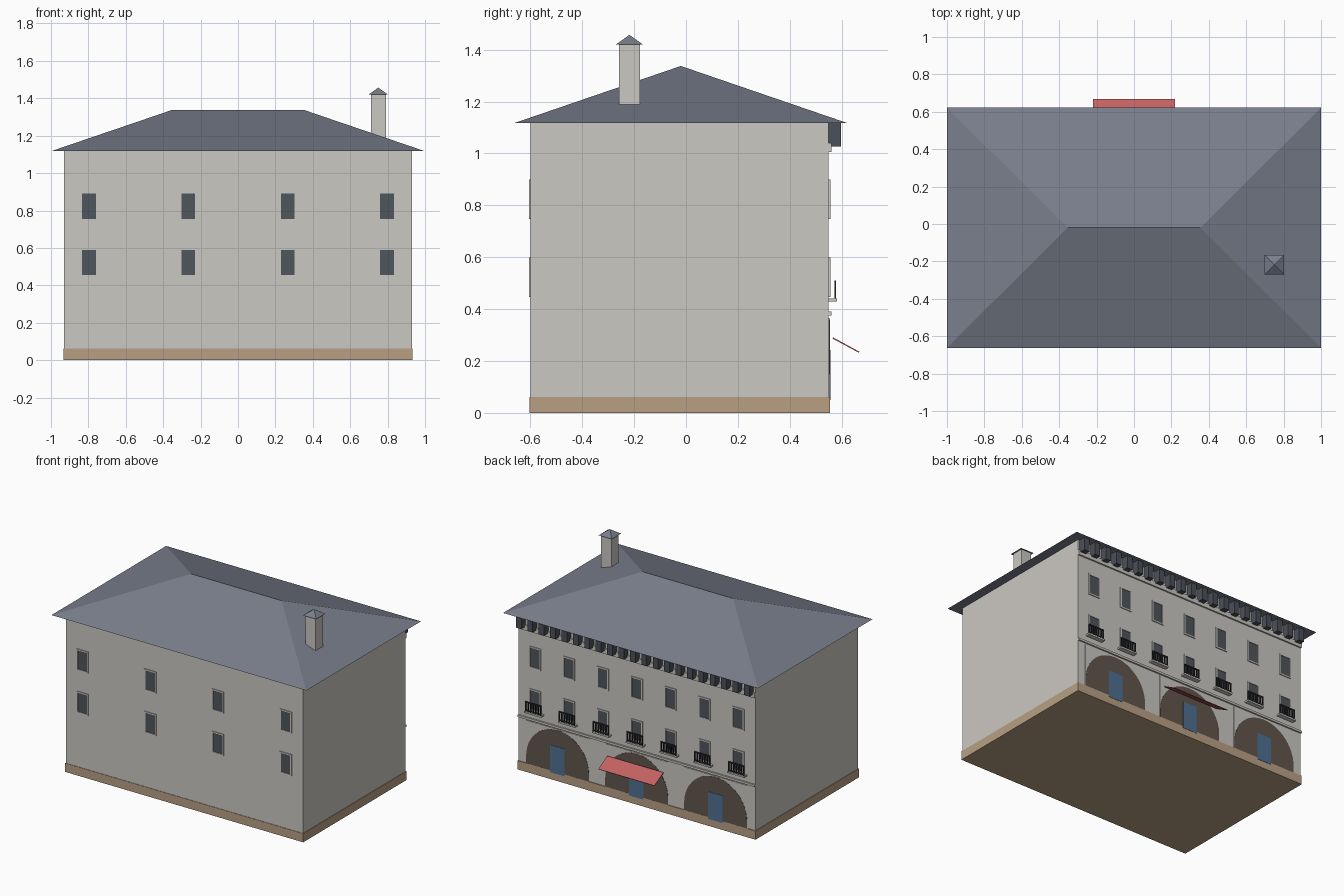
import bpy
import math
from math import radians

cube = bpy.data.objects.get("Cube")
if cube:
    bpy.data.objects.remove(cube, do_unlink=True)


def material(name, color):
    m = bpy.data.materials.new(name)
    m.use_nodes = True
    m.diffuse_color = (*color, 1)
    bsdf = m.node_tree.nodes["Principled BSDF"]
    bsdf.inputs["Base Color"].default_value = (*color, 1)
    bsdf.inputs["Roughness"].default_value = 0.9
    return m


WALL = material("pale plaster", (0.60, 0.58, 0.54))
TAN = material("tan stone", (0.48, 0.35, 0.23))
SLATE = material("slate roof", (0.19, 0.21, 0.26))
GLASS = material("dark window", (0.08, 0.09, 0.11))
BROWN = material("brown arch", (0.12, 0.09, 0.07))
BLUE = material("blue door", (0.08, 0.16, 0.29))
RED = material("red awning", (0.55, 0.12, 0.12))
TIMBER = material("dark bracket", (0.07, 0.08, 0.10))
IRON = material("black iron", (0.025, 0.025, 0.03))


def mesh_object(name, verts, faces, mat):
    mesh = bpy.data.meshes.new(name)
    mesh.from_pydata(verts, [], faces)
    mesh.materials.append(mat)
    obj = bpy.data.objects.new(name, mesh)
    bpy.context.collection.objects.link(obj)
    return obj


def prism(name, profile, axis, lo, hi, mat):
    """Extrude a 2D profile along x (profile in y, z) or y (profile in x, z)."""
    def place(p, d):
        return (d, p[0], p[1]) if axis == "x" else (p[0], d, p[1])
    n = len(profile)
    verts = [place(p, lo) for p in profile] + [place(p, hi) for p in profile]
    faces = [tuple(range(n)), tuple(range(2 * n - 1, n - 1, -1))]
    faces += [(i, i + n, (i + 1) % n + n, (i + 1) % n) for i in range(n)]
    if axis == "x":
        faces = [f[::-1] for f in faces]
    return mesh_object(name, verts, faces, mat)


def box(name, x, y, z, mat):
    profile = [(x[0], z[0]), (x[1], z[0]), (x[1], z[1]), (x[0], z[1])]
    return prism(name, profile, "y", y[0], y[1], mat)


def hip(name, x, y, z, ridge_half, ridge_y, mat):
    """Hipped roof; a zero ridge makes a pyramid."""
    cx = sum(x) / 2
    verts = [(x[0], y[0], z[0]), (x[1], y[0], z[0]), (x[1], y[1], z[0]), (x[0], y[1], z[0])]
    if ridge_half:
        verts += [(cx - ridge_half, ridge_y, z[1]), (cx + ridge_half, ridge_y, z[1])]
        faces = [(3, 2, 1, 0), (0, 1, 5, 4), (1, 2, 5), (2, 3, 4, 5), (3, 0, 4)]
    else:
        verts.append((cx, ridge_y, z[1]))
        faces = [(3, 2, 1, 0)] + [(i, (i + 1) % 4, 4) for i in range(4)]
    return mesh_object(name, verts, faces, mat)


FRONT, BACK = -0.6, 0.55
EAVE = 1.117

# Main block, plinth and roof
box("walls", (-0.93, 0.93), (FRONT, BACK), (0.05, EAVE), WALL)
box("plinth", (-0.934, 0.934), (FRONT - 0.003, BACK + 0.005), (0, 0.062), TAN)
hip("roof", (-1, 1), (-0.662, 0.622), (EAVE, 1.337), 0.355, -0.02, SLATE)

# Chimney
box("chimney", (0.71, 0.79), (-0.258, -0.178), (1.12, 1.42), WALL)
hip("chimney_cap", (0.698, 0.802), (-0.27, -0.166), (1.42, 1.457), 0, -0.218, SLATE)


def window(name, x, z, wall_y, out):
    """Glass plate with a slim raised surround; out is the outward y direction."""
    w, h, t = 0.037, 0.067, 0.009

    def plate(part, xs, zs, depth, mat):
        ys = sorted((wall_y, wall_y + out * depth))
        box(name + part, xs, ys, zs, mat)
    plate("_glass", (x - w, x + w), (z - h, z + h), 0.002, GLASS)
    for s, side in ((-1, "_right"), (1, "_left")):
        xs = sorted((x + s * w, x + s * (w + t)))
        plate(side + "_jamb", xs, (z - h - t, z + h + t), 0.006, WALL)
        zs = sorted((z + s * h, z + s * (h + t)))
        plate("_sill" if s < 0 else "_lintel", (x - w, x + w), zs, 0.006, WALL)


LOWER, UPPER = 0.522, 0.823
STEP = 0.2657
for i in range(-3, 4):
    x = i * STEP
    for row, z in (("lower", LOWER), ("upper", UPPER)):
        window(f"back_{row}_window", x, z, BACK, 1)
        if i % 2:
            window(f"front_{row}_window", x, z, FRONT, -1)

    # Balcony with iron railing
    box("balcony_slab", (x - 0.066, x + 0.066), (BACK, 0.582), (0.43, 0.441), WALL)
    box("balcony_top_rail", (x - 0.062, x + 0.062), (0.572, 0.579), (0.503, 0.511), IRON)
    box("balcony_low_rail", (x - 0.062, x + 0.062), (0.572, 0.579), (0.446, 0.452), IRON)
    for k in range(-3, 4):
        bx = x + k * 0.0195
        box("baluster", (bx - 0.0035, bx + 0.0035), (0.572, 0.579), (0.441, 0.505), IRON)

# String course, cornice band and eave brackets
box("string_course", (-0.93, 0.93), (BACK, 0.561), (0.375, 0.39), WALL)
box("cornice_band", (-0.93, 0.93), (BACK, 0.561), (1.005, 1.04), WALL)
for i in range(-10, 11):
    x = i * 0.0895
    box("eave_bracket", (x - 0.021, x + 0.021), (BACK, 0.598), (1.027, EAVE), TIMBER)

# Arcade: square panels, arches and doors
R, SPRING = 0.246, 0.114
for x in (-0.62, 0, 0.62):
    box("arch_panel", (x - 0.249, x + 0.249), (BACK, 0.5535), (0.06, 0.366), WALL)
    arc = [(x + R * math.cos(radians(a)), SPRING + R * math.sin(radians(a)))
           for a in range(0, 181, 6)]
    prism("arch_infill", [(x - R, 0.06), (x + R, 0.06)] + arc, "y", BACK, 0.5548, BROWN)
    box("door", (x - 0.056, x + 0.056), (BACK, 0.557), (0.05, 0.243), BLUE)

# Sloping awning over the middle arch
prism("awning", [(0.565, 0.286), (0.666, 0.232), (0.668, 0.236), (0.567, 0.291)],
      "x", -0.22, 0.22, RED)
